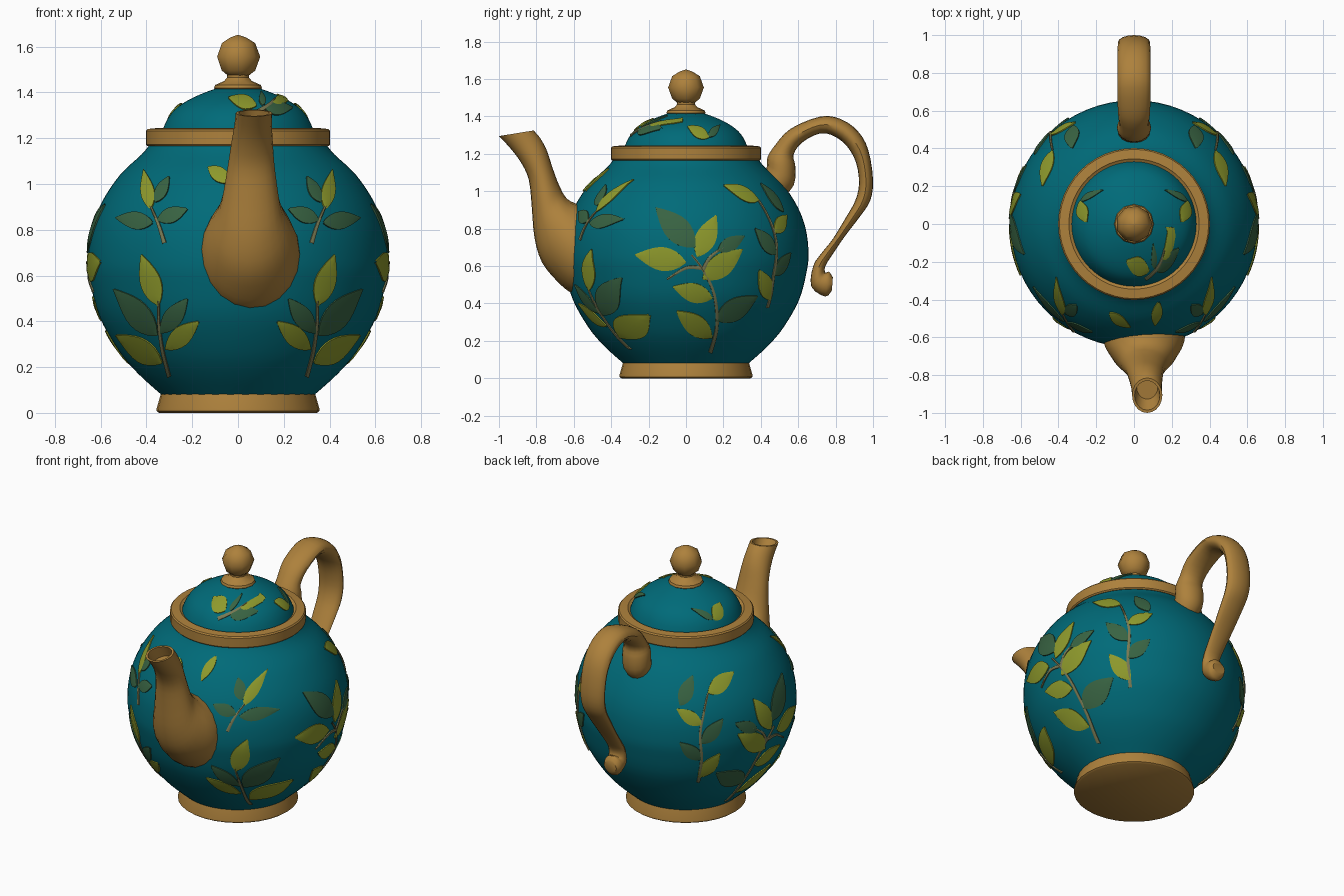
import bpy, bmesh, math
from mathutils import Vector

if "Cube" in bpy.data.objects:
    bpy.data.objects.remove(bpy.data.objects["Cube"])


def material(name, rgb):
    m = bpy.data.materials.new(name)
    m.diffuse_color = (*rgb, 1)
    m.use_nodes = True
    m.node_tree.nodes["Principled BSDF"].inputs["Base Color"].default_value = m.diffuse_color
    return m


TEAL = material("teal_glaze", (0.0, 0.145, 0.19))
GOLD = material("antique_gold", (0.42, 0.22, 0.045))
LIGHT = material("olive_leaf", (0.27, 0.32, 0.025))
DARK = material("dark_leaf", (0.04, 0.125, 0.055))
STEM = material("stem_tan", (0.19, 0.19, 0.085))


def smooth_path(pts, n=4):
    """Catmull-Rom resampling of tuples of any length."""
    p = [pts[0]] + list(pts) + [pts[-1]]
    out = []
    for i in range(1, len(p) - 2):
        for k in range(n):
            t = k / n
            out.append(tuple(
                0.5 * (2 * b + (c - a) * t + (2 * a - 5 * b + 4 * c - d) * t * t
                       + (3 * b - a - 3 * c + d) * t ** 3)
                for a, b, c, d in zip(*p[i - 1:i + 3])))
    return out + [tuple(pts[-1])]


def finish(name, bm, mats, angle=40, recalc=True):
    if recalc:
        bmesh.ops.recalc_face_normals(bm, faces=bm.faces)
    me = bpy.data.meshes.new(name)
    bm.to_mesh(me)
    bm.free()
    for m in mats:
        me.materials.append(m)
    ob = bpy.data.objects.new(name, me)
    bpy.context.collection.objects.link(ob)
    bpy.context.view_layer.objects.active = ob
    ob.select_set(True)
    bpy.ops.object.shade_smooth_by_angle(angle=math.radians(angle))
    ob.select_set(False)
    return ob


def skin(name, rings, mat, angle=40):
    """Closed skin over a list of rings of points."""
    bm = bmesh.new()
    loops = [[bm.verts.new(p) for p in ring] for ring in rings]
    n = len(loops[0])
    for a, b in zip(loops, loops[1:]):
        for i in range(n):
            j = (i + 1) % n
            bm.faces.new((a[i], a[j], b[j], b[i]))
    bm.faces.new(loops[0])
    bm.faces.new(loops[-1])
    return finish(name, bm, [mat], angle)


def lathe(name, profile, mat, sides=64, angle=40):
    rings = [[(r * math.cos(2 * math.pi * i / sides), r * math.sin(2 * math.pi * i / sides), z)
              for i in range(sides)] for r, z in profile]
    return skin(name, rings, mat, angle)


def section(row, sides=20, scale=1.0, drop=(0, 0)):
    """Oval ring spanning two side-view points: y1, z1, y2, z2, centre x, half width."""
    y1, z1, y2, z2, cx, w = row
    ring = []
    for i in range(sides):
        a = 2 * math.pi * i / sides
        s = math.sin(a) * scale / 2
        ring.append((cx + w * scale * math.cos(a),
                     (y1 + y2) / 2 + (y2 - y1) * s + drop[0],
                     (z1 + z2) / 2 + (z2 - z1) * s + drop[1]))
    return ring


# Pot body, lid and turned gold trim
BODY = smooth_path([(.335, .08), (.435, .17), (.52, .27), (.605, .42), (.645, .57), (.655, .67),
                    (.64, .80), (.595, .92), (.515, 1.04), (.42, 1.13), (.385, 1.175), (.375, 1.2)])
LID = smooth_path([(.335, 1.22), (.31, 1.28), (.27, 1.33), (.2, 1.375), (.1, 1.415), (.03, 1.425)])
lathe("body", BODY, TEAL)
lathe("lid", LID, TEAL)
lathe("foot", [(.345, 0), (.356, .008), (.355, .02), (.335, .09), (.30, .1)], GOLD, 32)
lathe("rim_band", [(.37, 1.165), (.395, 1.165), (.402, 1.172), (.402, 1.232), (.395, 1.24),
                   (.345, 1.245), (.325, 1.23)], GOLD, 48)
lathe("knob_neck", [(.09, 1.40), (.105, 1.418), (.1, 1.432), (.06, 1.45), (.048, 1.465),
                    (.05, 1.49)], GOLD, 12)
lathe("knob", [(.04, 1.468), (.075, 1.495), (.097, 1.555), (.075, 1.615), (.035, 1.64), (.005, 1.65)],
      GOLD, 9, 60)

# Spout with a hollow mouth
spout = smooth_path([
    (-.54, .455, -.52, .91, .052, .215), (-.61, .455, -.59, .935, .052, .218),
    (-.69, .52, -.63, .955, .052, .20), (-.77, .62, -.655, .985, .053, .165),
    (-.81, .75, -.67, 1.015, .054, .135), (-.825, .92, -.69, 1.06, .056, .115),
    (-.84, 1.06, -.715, 1.13, .058, .10), (-.88, 1.15, -.745, 1.22, .062, .09),
    (-.935, 1.225, -.78, 1.285, .066, .082), (-1.0, 1.295, -.815, 1.325, .07, .08)], 3)
mouth = spout[-1]
skin("spout", [section(r) for r in spout]
     + [section(mouth, scale=.84), section(mouth, scale=.7, drop=(.045, -.07))], GOLD)

# Looped handle with a curled tail
handle = smooth_path([
    (.38, 1.05, .50, .95, 0, .075), (.43, 1.12, .575, 1.03, 0, .088),
    (.435, 1.18, .585, 1.13, 0, .09), (.475, 1.245, .575, 1.195, 0, .078),
    (.56, 1.335, .62, 1.26, 0, .085), (.72, 1.40, .72, 1.31, 0, .088),
    (.83, 1.385, .80, 1.29, 0, .088), (.92, 1.32, .865, 1.235, 0, .088),
    (.975, 1.22, .91, 1.15, 0, .086), (1.0, 1.06, .925, 1.04, 0, .085),
    (.985, .95, .905, .95, 0, .082), (.93, .865, .855, .86, 0, .078),
    (.85, .76, .785, .745, 0, .07), (.785, .665, .725, .67, 0, .062),
    (.745, .60, .68, .60, 0, .058), (.745, .565, .67, .49, 0, .06),
    (.765, .57, .745, .437, 0, .06), (.785, .54, .78, .47, 0, .045)], 3)
skin("handle", [section(r, 16) for r in handle], GOLD)


# Leaf plates laid on the turned surfaces
def radius(profile, z):
    for (r1, z1), (r2, z2) in zip(profile, profile[1:]):
        if z <= z2:
            return r1 + (r2 - r1) * max(0, (z - z1) / (z2 - z1))
    return profile[-1][0]


def on_surface(profile, az, u, z, lift):
    """Point seen at (u, z) when looking at the surface from azimuth az."""
    r = radius(profile, z)
    slope = (radius(profile, z + .01) - radius(profile, z - .01)) / .02
    n = 1 / math.hypot(1, slope)
    d = math.sqrt(max(r * r - u * u, .0004))
    k = (r + lift * n) / math.hypot(u, d)
    c, s = math.cos(az), math.sin(az)
    return ((d * c - u * s) * k, (d * s + u * c) * k, z - lift * slope * n)


def strip(bm, profile, az, line, width, index):
    """Thin plate along a line, with tucked-in edges and a raised midrib."""
    rows, last = [], len(line) - 1
    for i, (u, z) in enumerate(line):
        d = Vector(line[min(i + 1, last)]) - Vector(line[max(i - 1, 0)])
        d.normalize()
        w = width(i / last)
        turn = math.sqrt(max(.1, 1 - (u / radius(profile, z)) ** 2))  # foreshortening
        rows.append([bm.verts.new(on_surface(profile, az, u + d.y * w * s * turn, z - d.x * w * s, h))
                     for s, h in ((-1, -.003), (-1, .006), (0, .009), (1, .006), (1, -.003))])
    for a, b in zip(rows, rows[1:]):
        for i in range(4):
            bm.faces.new((a[i], a[i + 1], b[i + 1], b[i])).material_index = index


def leafage(name, profile, sprigs, mirror=False):
    """Each sprig: view azimuth, stem points, leaves as 'colour u z tip_u tip_z'."""
    bm = bmesh.new()
    for deg, stem, leaves in sprigs:
        az = math.radians(deg)
        if stem:
            strip(bm, profile, az, smooth_path(stem, 5), lambda t: .010 - .005 * t, 2)
        for leaf in leaves:
            colour, *nums = leaf.split()
            u1, z1, u2, z2 = map(float, nums)
            size = math.hypot(u2 - u1, z2 - z1)
            line = [(u1 + (u2 - u1) * t / 9, z1 + (z2 - z1) * t / 9) for t in range(10)]
            strip(bm, profile, az, line,
                  lambda t: .003 + .22 * size * math.sin(math.pi * t ** .85), "LD".index(colour))
    ob = finish(name, bm, [LIGHT, DARK, STEM], 50, recalc=False)
    if mirror:
        ob.modifiers.new("both_sides", "MIRROR")


leafage("body_leaves", BODY, [
    # large side sprig and its twig
    (0, [(.13, .14), (.165, .28), (.15, .45), (.09, .58), (.03, .66)], [
        "L 0 .62 -.27 .66", "D .05 .70 -.16 .91", "L .06 .65 .16 .87", "D .17 .68 .31 .76",
        "L .09 .53 .30 .69", "L .14 .43 -.07 .49", "D .16 .31 .38 .44", "L .14 .22 -.05 .36"]),
    (0, [(.08, .59), (.0, .59), (-.1, .53)], []),
    (0, [(.09, .58), (.13, .65), (.2, .70)], []),
    # lower and upper front sprigs
    (-90, [(.30, .16), (.33, .28), (.345, .40), (.345, .49)], [
        "L .345 .47 .42 .69", "D .35 .34 .54 .54", "D .335 .35 .22 .50",
        "L .315 .28 .17 .40", "L .33 .22 .53 .34"]),
    (-90, [(.32, .74), (.345, .82), (.38, .90)], [
        "L .38 .89 .41 1.06", "D .37 .83 .53 .85", "D .35 .84 .22 .89", "D .36 .92 .30 1.03"]),
    # slender back sprig
    (45, [(.03, .38), (.02, .55), (.03, .72), (0, .86), (-.03, .95)], [
        "L -.03 .95 -.20 1.03", "D .14 .89 .05 1.04", "L .02 .78 .16 .87",
        "D .02 .66 -.11 .80", "D .02 .55 .15 .67", "L .03 .42 -.09 .58"])], True)
# single leaves either side of the spout
leafage("spout_leaves", BODY, [(-90, [], ["L -.13 1.07 -.02 1.0", "L .13 1.12 .11 1.0"])])
# lid leaves
leafage("lid_front_leaves", LID, [(-90, [(.06, 1.30), (.13, 1.34), (.16, 1.37)], [
    "L .08 1.34 -.04 1.375", "D .11 1.34 .10 1.40", "L .15 1.355 .235 1.38", "D .12 1.325 .235 1.33"])])
leafage("lid_side_leaves", LID, [(0, [], ["L .12 1.285 .01 1.345", "D .12 1.29 .18 1.35"])], True)
